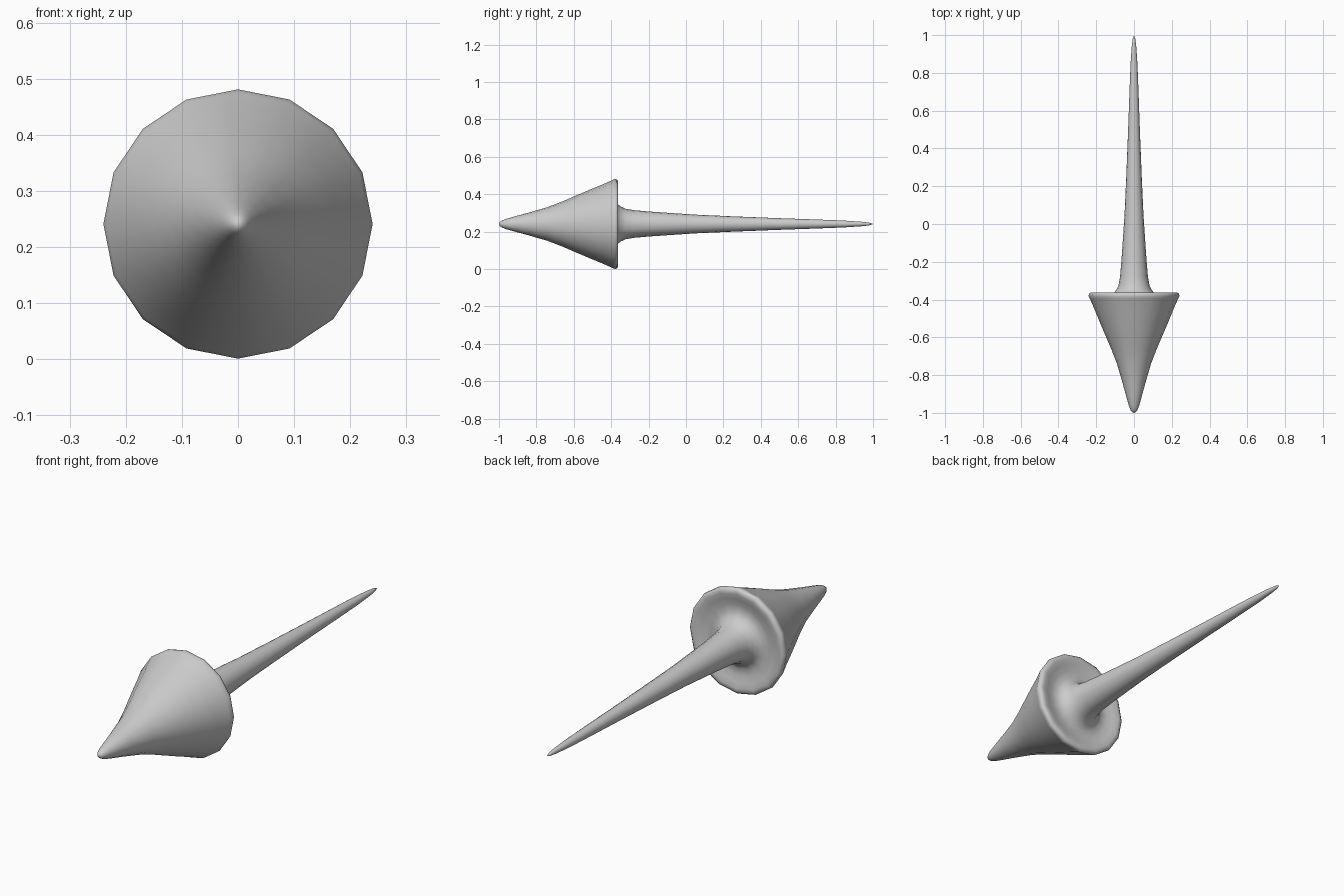
import bpy, bmesh, math

if "Cube" in bpy.data.objects:
    bpy.data.objects.remove(bpy.data.objects["Cube"])

SIDES = 16
AXIS_Z = 0.241

# (y, radius) from the pointed head tip, over the rim and dished back, to the shaft tip
PROFILE = [
    (-0.996, 0.010), (-0.985, 0.018), (-0.96, 0.028), (-0.91, 0.042),
    (-0.84, 0.061), (-0.74, 0.090), (-0.66, 0.121), (-0.60, 0.147),
    (-0.52, 0.181), (-0.44, 0.214), (-0.395, 0.234), (-0.382, 0.240),
    (-0.370, 0.239), (-0.363, 0.230), (-0.363, 0.215), (-0.370, 0.190),
    (-0.378, 0.160), (-0.378, 0.130), (-0.368, 0.110), (-0.350, 0.094),
    (-0.325, 0.082), (-0.28, 0.074), (-0.20, 0.067), (-0.10, 0.060),
    (0.05, 0.050), (0.25, 0.041), (0.50, 0.031), (0.70, 0.024),
    (0.85, 0.018), (0.94, 0.012), (0.98, 0.007),
]

bm = bmesh.new()
rings = []
for y, r in PROFILE:
    angles = [2 * math.pi * i / SIDES for i in range(SIDES)]
    rings.append([bm.verts.new((r * math.sin(a), y, AXIS_Z + r * math.cos(a)))
                  for a in angles])

# Skin between neighbouring rings
for a, b in zip(rings, rings[1:]):
    for i in range(SIDES):
        j = (i + 1) % SIDES
        bm.faces.new((a[i], a[j], b[j], b[i]))

# Close both tips
for ring, y in ((rings[0], -1.0), (rings[-1], 1.0)):
    tip = bm.verts.new((0, y, AXIS_Z))
    for i in range(SIDES):
        bm.faces.new((ring[i], ring[(i + 1) % SIDES], tip))

bmesh.ops.recalc_face_normals(bm, faces=bm.faces)
for f in bm.faces:
    f.smooth = True

mesh = bpy.data.meshes.new("spike_dart")
bm.to_mesh(mesh)
bm.free()
bpy.context.collection.objects.link(bpy.data.objects.new("spike_dart", mesh))
